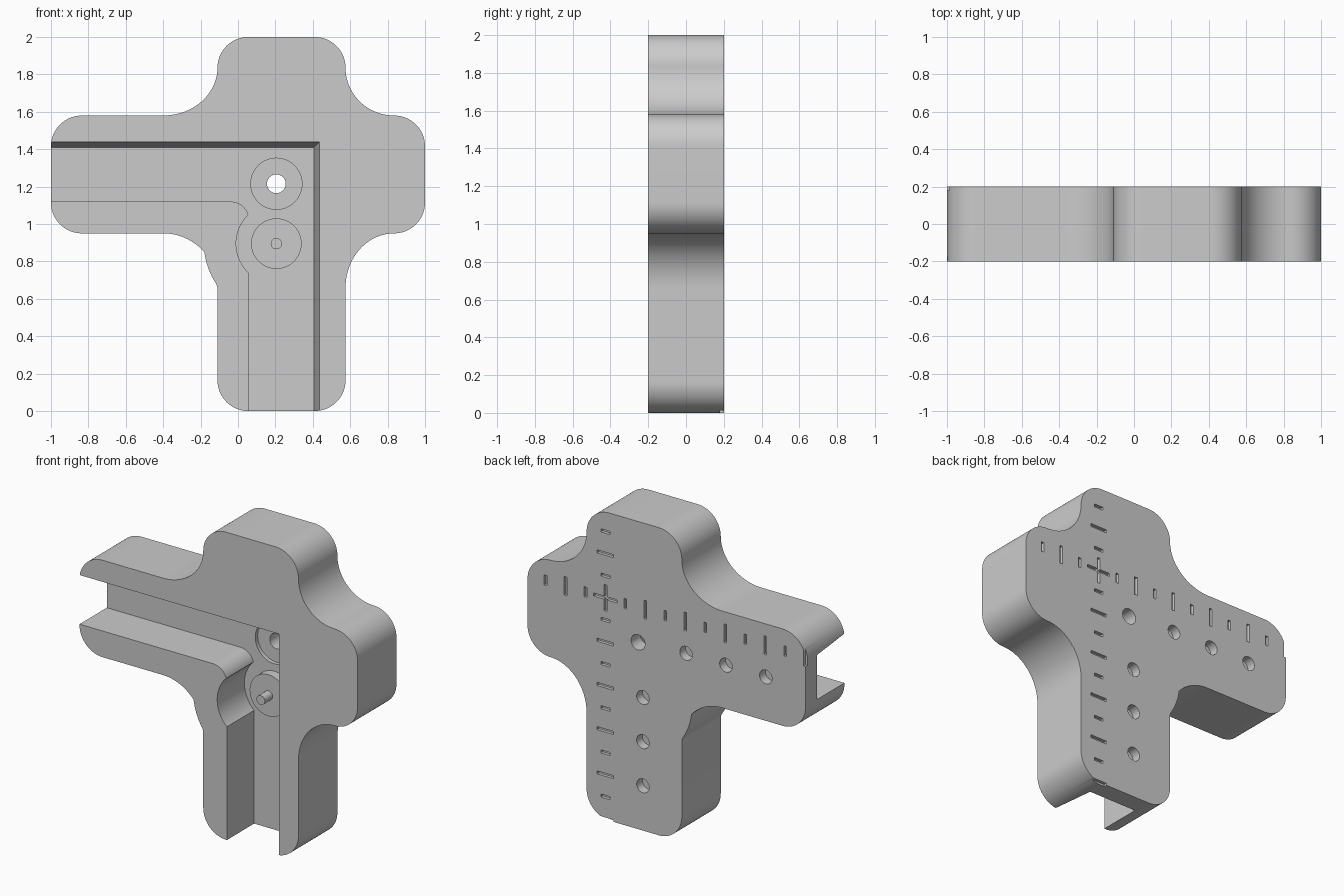
import bpy, bmesh, math
from mathutils import Vector

if "Cube" in bpy.data.objects:
    bpy.data.objects.remove(bpy.data.objects["Cube"])

grey = bpy.data.materials.new("plain grey")
grey.use_nodes = True
grey.diffuse_color = (0.6, 0.6, 0.6, 1)
grey.node_tree.nodes["Principled BSDF"].inputs["Base Color"].default_value = (0.6, 0.6, 0.6, 1)

HUB = Vector((0.205, 0.895))      # boss centre (x, z)
HOLE = Vector((0.205, 1.215))     # through hole centre
MARK = Vector((0.44, 1.44))       # crossing point of the two scales
STEP = 0.1437                     # spacing of the scale marks
FLOOR = 0.08                      # y of the channel floor


def rounded(corners, steps=20):
    """Axis-aligned polygon whose corners (x, z, rx, rz) become quarter ellipses."""
    out = []
    for i, (x, z, rx, rz) in enumerate(corners):
        p = Vector((x, z))
        if not rx:
            out.append(p)
            continue
        arms = []
        for j in (i - 1, (i + 1) % len(corners)):
            d = (Vector(corners[j][:2]) - p).normalized()
            arms.append(p + Vector((d.x * rx, d.y * rz)))
        a, b = arms
        for k in range(steps + 1):
            t = math.pi / 2 * k / steps
            out.append(a + b - p + (p - b) * math.cos(t) + (p - a) * math.sin(t))
    return out


def circle(c, r, start=0, sweep=360, n=48):
    count = n if sweep == 360 else n + 1
    angles = [math.radians(start + sweep * k / n) for k in range(count)]
    return [Vector((c[0] + r * math.cos(t), c[1] + r * math.sin(t))) for t in angles]


def rect(c, w, h):
    return [Vector((c[0] + sx * w / 2, c[1] + sz * h / 2))
            for sx, sz in ((-1, -1), (1, -1), (1, 1), (-1, 1))]


def solids(name, *prisms):
    """One object from prisms (profile, y0, y1[, profile at y1])."""
    bm = bmesh.new()
    for profile, y0, y1, *far in prisms:
        end = far[0] if far else profile
        va = [bm.verts.new((p[0], y0, p[1])) for p in profile]
        vb = [bm.verts.new((p[0], y1, p[1])) for p in end]
        bm.faces.new(va)
        bm.faces.new(vb[::-1])
        for i in range(len(va)):
            j = (i + 1) % len(va)
            bm.faces.new((va[j], va[i], vb[i], vb[j]))
    bmesh.ops.recalc_face_normals(bm, faces=bm.faces[:])
    mesh = bpy.data.meshes.new(name)
    bm.to_mesh(mesh)
    bm.free()
    mesh.materials.append(grey)
    obj = bpy.data.objects.new(name, mesh)
    bpy.context.collection.objects.link(obj)
    return obj


def activate(obj):
    bpy.ops.object.select_all(action='DESELECT')
    obj.select_set(True)
    bpy.context.view_layer.objects.active = obj


def cut(obj, cutter):
    activate(obj)
    mod = obj.modifiers.new("cut", 'BOOLEAN')
    mod.operation, mod.solver, mod.object = 'DIFFERENCE', 'EXACT', cutter
    bpy.ops.object.modifier_apply(modifier=mod.name)
    bpy.data.objects.remove(cutter)


# Cross-shaped body, with a bulge around the hub at the lower left inner corner
R = 0.165
L, RT, LO, HI = -0.11, 0.575, 0.95, 1.58
outline = rounded([
    (L, 0, R, R), (RT, 0, R, R), (RT, LO, 0.26, 0.29), (1, LO, R, R),
    (1, HI, R, R), (RT, HI, 0.26, 0.255), (RT, 2, R, R), (L, 2, R, R),
    (L, HI, 0.29, 0.255), (-1, HI, R, R), (-1, LO, R, R), (L, LO, 0.29, 0.29)])
for i, p in enumerate(outline):
    d = p - HUB
    if p.x < L + 0.001 and p.y > 0.5 and d.length < 0.387:
        outline[i] = HUB + d.normalized() * 0.387
body = solids("cross_body", (outline, -0.2, 0.2))


# L-shaped channel with two drafted outer walls
def channel(draft):
    x, z = 0.405 + draft, 1.41 + draft
    return rounded([(-1.2, 1.12, 0, 0), (0.06, 1.12, 0.1, 0.1), (0.06, -0.2, 0, 0),
                    (x, -0.2, 0, 0), (x, z, 0, 0), (-1.2, z, 0, 0)])


cut(body, solids("channel_cutter", (channel(0.04), -0.3, FLOOR, channel(0))))
cut(body, solids("hub_cutter", (circle(HUB, 0.215, 90, 180), -0.3, FLOOR)))

# Counterbore and through hole, then the blind holes in the back
cut(body, solids("counterbore_cutter", (circle(HOLE, 0.137), 0.0, 0.105)))
blind = [(-0.14 - 0.287 * k, 1.235) for k in range(3)]
blind += [(0.17, 0.865 - 0.287 * k) for k in range(3)]
cut(body, solids("hole_cutter", (circle(HOLE, 0.05), 0.0, 0.3),
                 *[(circle(c, 0.045), 0.14, 0.3) for c in blind]))

# Engraved scales on the back: long and short marks and a cross at zero
rows, columns = [], []
for n in range(-3, 11):
    size = 0.17 if n == 0 else 0.12 if n % 2 == 0 else 0.065
    across = (MARK.x - n * STEP, MARK.y)
    down = (MARK.x, MARK.y - n * STEP)
    rows.append((rect(across, 0.02, size), 0.18, 0.3))
    columns.append((rect(down, size, 0.02), 0.18, 0.3))
cut(body, solids("row_cutter", *rows))
cut(body, solids("column_cutter", *columns))

# Raised boss and pin on the channel floor
boss = solids("hub_boss", (circle(HUB, 0.135), 0.02, 0.1))
pin = solids("hub_pin", (circle(HUB, 0.03, n=24), -0.06, 0.04))

for part in (body, boss, pin):
    activate(part)
    bpy.ops.object.shade_smooth_by_angle(angle=math.radians(25))
